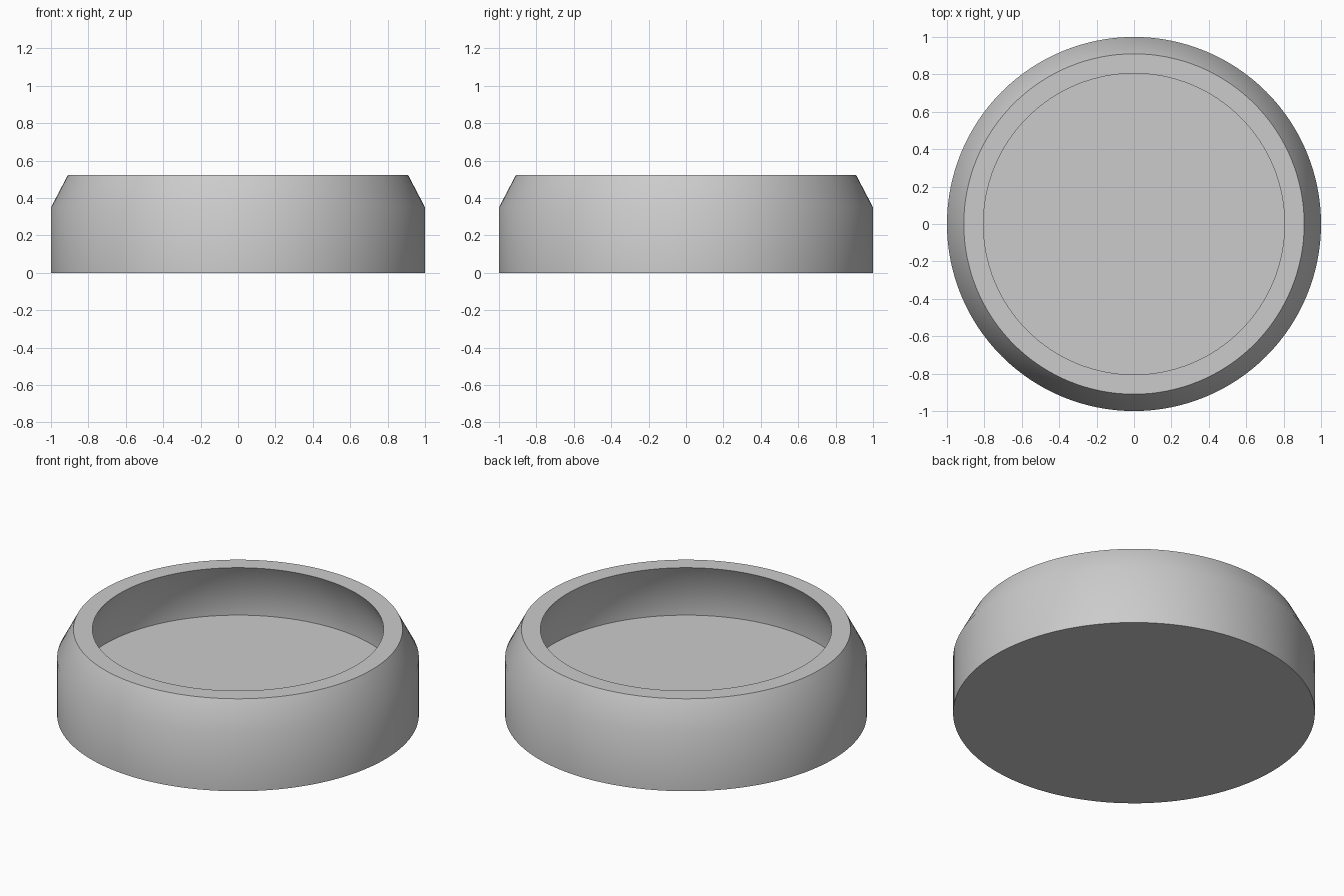
import bpy, bmesh, math

if "Cube" in bpy.data.objects:
    bpy.data.objects.remove(bpy.data.objects["Cube"])

SIDES = 128

# Half cross-section (radius, height), from the underside centre round to the floor centre
profile = [
    (1.0, 0.0), (1.0, 0.35), (0.91, 0.522),      # outer wall and chamfer
    (0.805, 0.522), (0.905, 0.33), (0.905, 0.186),  # rim and undercut inner wall
]

bm = bmesh.new()
rings = []
for r, z in profile:
    rings.append([bm.verts.new((r * math.cos(2 * math.pi * i / SIDES),
                                r * math.sin(2 * math.pi * i / SIDES), z))
                  for i in range(SIDES)])

# Walls between neighbouring rings
for low, high in zip(rings, rings[1:]):
    for i in range(SIDES):
        j = (i + 1) % SIDES
        bm.faces.new((low[i], low[j], high[j], high[i]))

# Underside and recessed floor
bm.faces.new(list(reversed(rings[0])))
bm.faces.new(rings[-1])
bmesh.ops.recalc_face_normals(bm, faces=bm.faces[:])

mesh = bpy.data.meshes.new("round_cap")
bm.to_mesh(mesh)
bm.free()

cap = bpy.data.objects.new("round_cap", mesh)
bpy.context.collection.objects.link(cap)

# Single grey colour
grey = bpy.data.materials.new("light_grey")
grey.diffuse_color = (0.6, 0.6, 0.6, 1.0)
grey.use_nodes = True
grey.node_tree.nodes["Principled BSDF"].inputs["Base Color"].default_value = grey.diffuse_color
mesh.materials.append(grey)

# Smooth walls, crisp rim and base edges
bpy.context.view_layer.objects.active = cap
cap.select_set(True)
bpy.ops.object.shade_smooth_by_angle(angle=math.radians(35))
